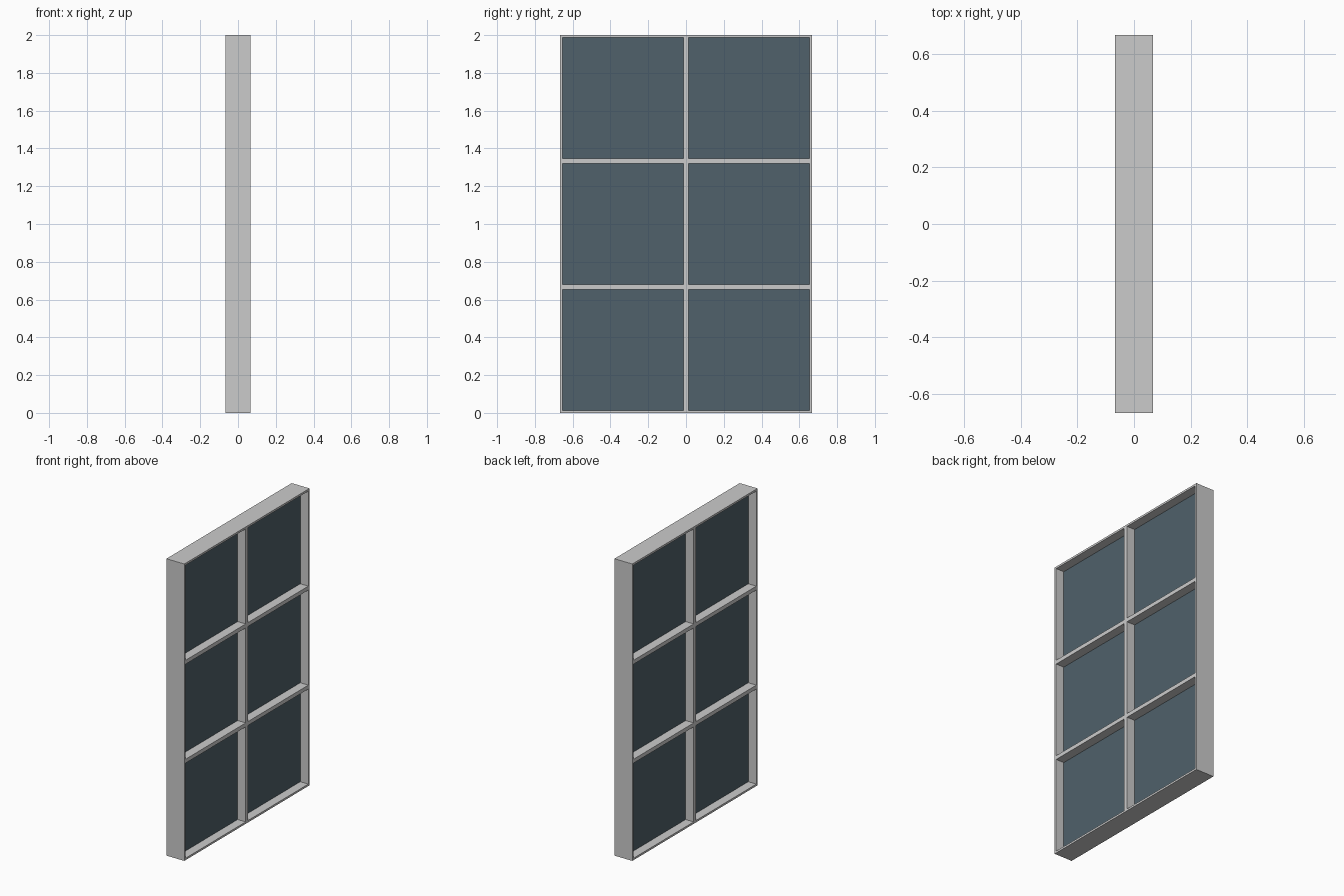
import bpy, bmesh

if "Cube" in bpy.data.objects:
    bpy.data.objects.remove(bpy.data.objects["Cube"])

HALF_D = 1 / 15        # half depth of the frame along x
CELL = 2 / 3           # size of one window cell
BAR = 0.0133           # frame border around every cell
COLS, ROWS = 2, 3
GLASS_T = 0.0133       # pane thickness


def finish(bm, name, material=None):
    bmesh.ops.recalc_face_normals(bm, faces=bm.faces)
    mesh = bpy.data.meshes.new(name)
    bm.to_mesh(mesh)
    bm.free()
    obj = bpy.data.objects.new(name, mesh)
    bpy.context.collection.objects.link(obj)
    if material:
        mesh.materials.append(material)
    return obj


def lines(start, count):
    """Edges of bars and openings along one axis, alternating bar / opening."""
    out = [start]
    for i in range(count):
        out += [start + i * CELL + BAR, start + (i + 1) * CELL - BAR]
    return out + [start + count * CELL]


ys = lines(-CELL * COLS / 2, COLS)
zs = lines(0, ROWS)

# Frame with glazing bars: lattice of faces with the openings left out, then extruded
bm = bmesh.new()
grid = [[bm.verts.new((-HALF_D, y, z)) for z in zs] for y in ys]
for i in range(len(ys) - 1):
    for j in range(len(zs) - 1):
        if i % 2 and j % 2:
            continue
        bm.faces.new((grid[i][j], grid[i + 1][j], grid[i + 1][j + 1], grid[i][j + 1]))
ext = bmesh.ops.extrude_face_region(bm, geom=bm.faces[:], use_keep_orig=True)
moved = [g for g in ext["geom"] if isinstance(g, bmesh.types.BMVert)]
bmesh.ops.translate(bm, verts=moved, vec=(2 * HALF_D, 0, 0))
finish(bm, "window_frame")

# Glass panes, centred in the frame depth
glass = bpy.data.materials.new("dark_glass")
glass.diffuse_color = (0.08, 0.12, 0.145, 1)
glass.use_nodes = True
glass.node_tree.nodes["Principled BSDF"].inputs["Base Color"].default_value = glass.diffuse_color
for c in range(COLS):
    for r in range(ROWS):
        bm = bmesh.new()
        bmesh.ops.create_cube(bm, size=1)
        side = CELL - 2 * BAR
        bmesh.ops.scale(bm, vec=(GLASS_T, side, side), verts=bm.verts)
        bmesh.ops.translate(bm, verts=bm.verts,
                            vec=(0, (c + 0.5 - COLS / 2) * CELL, (r + 0.5) * CELL))
        finish(bm, f"glass_pane_{c + 1}_{r + 1}", glass)
